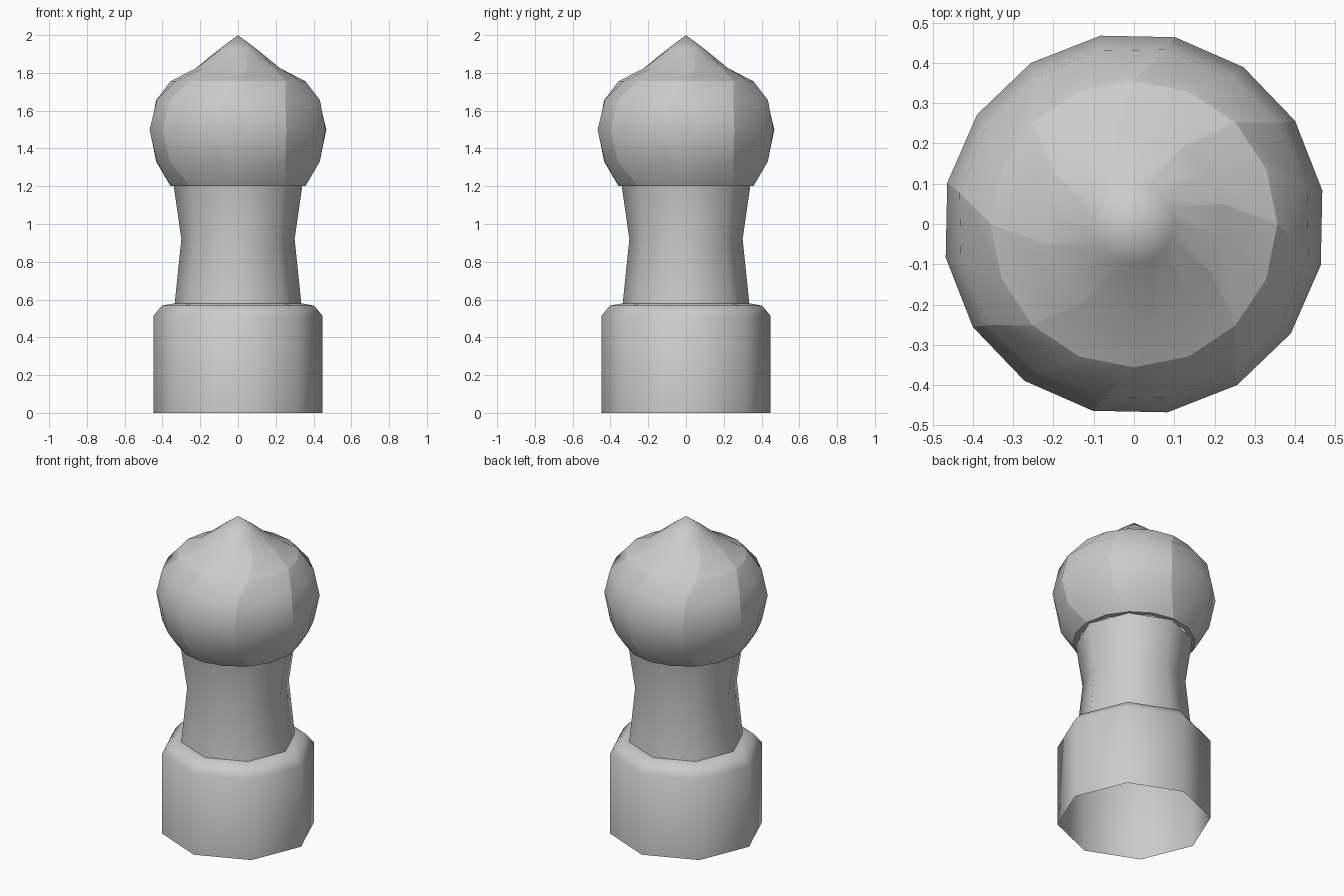
import bpy, bmesh, math

if "Cube" in bpy.data.objects:
    bpy.data.objects.remove(bpy.data.objects["Cube"])


def lathe(name, rings, sides, tip=None, sharp_columns=0, sharp_rings=()):
    """Loft rings of (radius, z, twist in degrees); optional closing tip height."""
    bm = bmesh.new()
    loops = []
    for r, z, twist in rings:
        loop = []
        for i in range(sides):
            a = math.radians(twist) + 2 * math.pi * i / sides
            loop.append(bm.verts.new((r * math.cos(a), r * math.sin(a), z)))
        loops.append(loop)
    for lo, hi in zip(loops, loops[1:]):
        for i in range(sides):
            j = (i + 1) % sides
            bm.faces.new((lo[i], lo[j], hi[j], hi[i]))
    if tip is not None:
        top = bm.verts.new((0, 0, tip))
        for i in range(sides):
            bm.faces.new((loops[-1][i], loops[-1][(i + 1) % sides], top))
    for f in bm.faces:
        f.smooth = True
    # sharp creases running up the part, and around chosen rings
    if sharp_columns:
        for lo, hi in zip(loops, loops[1:]):
            for i in range(0, sides, sharp_columns):
                bm.edges.get((lo[i], hi[i])).smooth = False
    for k in sharp_rings:
        for i in range(sides):
            bm.edges.get((loops[k][i], loops[k][(i + 1) % sides])).smooth = False
    mesh = bpy.data.meshes.new(name)
    bm.to_mesh(mesh)
    bm.free()
    obj = bpy.data.objects.new(name, mesh)
    bpy.context.collection.objects.link(obj)
    return obj


# octagonal base with chamfered shoulder, open underneath
lathe("base", [(0.447, 0, 0), (0.447, 0.515, 0), (0.403, 0.568, 0), (0.335, 0.58, 0)], 8)

# waisted octagonal neck
lathe("neck", [(0.335, 0.58, 0), (0.30, 0.92, 0), (0.34, 1.2, 0)], 8)

# swirled bulb: eight twisted segments rising to a point
lathe("bulb", [(0.325, 1.2, 0), (0.357, 1.2, 0), (0.44, 1.33, -10.2), (0.475, 1.5, -12.4),
               (0.44, 1.657, -10.2), (0.356, 1.757, 0), (0.226, 1.825, 12.8),
               (0.10, 1.925, 24)],
      16, tip=2.0, sharp_columns=2, sharp_rings=(1, 5))
